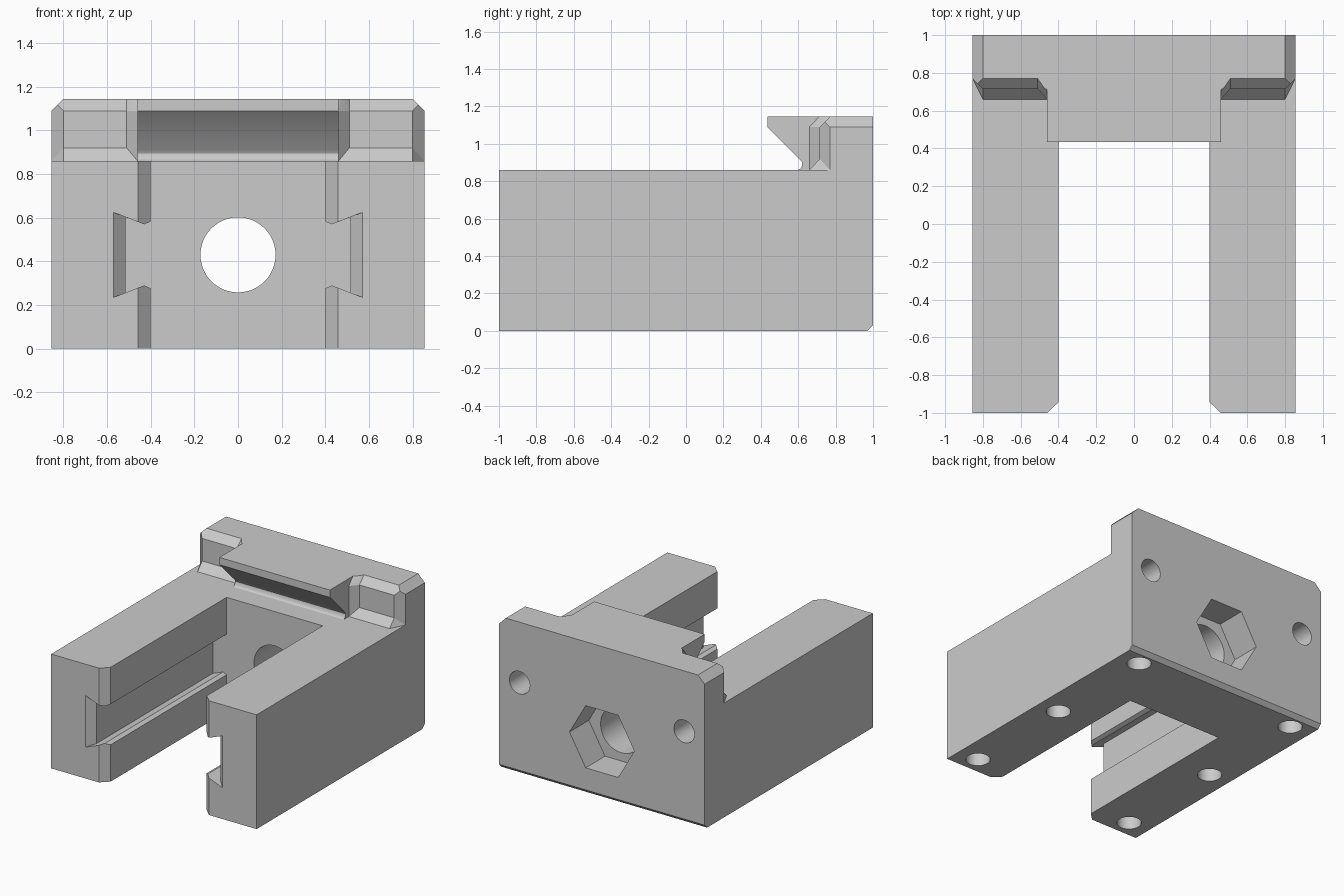
import bpy
import bmesh
from math import cos, sin, tau

if "Cube" in bpy.data.objects:
    bpy.data.objects.remove(bpy.data.objects["Cube"])

grey = bpy.data.materials.new("light_grey")
grey.use_nodes = True
COLOUR = (0.6, 0.6, 0.6, 1)
grey.diffuse_color = COLOUR
grey.node_tree.nodes["Principled BSDF"].inputs["Base Color"].default_value = COLOUR


def finish(name, bm):
    bmesh.ops.recalc_face_normals(bm, faces=bm.faces)
    mesh = bpy.data.meshes.new(name)
    bm.to_mesh(mesh)
    bm.free()
    mesh.materials.append(grey)
    obj = bpy.data.objects.new(name, mesh)
    bpy.context.collection.objects.link(obj)
    return obj


def prism(name, axis, pts, a, b):
    """Extrude a 2D profile along an axis from a to b."""
    place = {"X": lambda p, q, t: (t, p, q),
             "Y": lambda p, q, t: (p, t, q),
             "Z": lambda p, q, t: (p, q, t)}[axis]
    bm = bmesh.new()
    ends = [[bm.verts.new(place(p, q, t)) for p, q in pts] for t in (a, b)]
    bm.faces.new(ends[0])
    bm.faces.new(ends[1])
    n = len(pts)
    for i in range(n):
        j = (i + 1) % n
        bm.faces.new((ends[0][i], ends[0][j], ends[1][j], ends[1][i]))
    return finish(name, bm)


def hull(name, pts, s=1):
    """Convex solid around points, mirrored in x when s is -1."""
    bm = bmesh.new()
    for x, y, z in pts:
        bm.verts.new((s * x, y, z))
    result = bmesh.ops.convex_hull(bm, input=bm.verts)
    loose = {g for g in result["geom_interior"] if isinstance(g, bmesh.types.BMVert)}
    bmesh.ops.delete(bm, geom=list(loose), context="VERTS")
    bmesh.ops.dissolve_limit(bm, angle_limit=0.01, verts=bm.verts, edges=bm.edges)
    return finish(name, bm)


def ring(n, r, u, v):
    return [(u + r * cos(tau * i / n), v + r * sin(tau * i / n)) for i in range(n)]


def combine(target, tool, operation):
    mod = target.modifiers.new(operation, "BOOLEAN")
    mod.operation = operation
    mod.solver = "EXACT"
    mod.object = tool
    bpy.context.view_layer.objects.active = target
    bpy.ops.object.modifier_apply(modifier=mod.name)
    bpy.data.objects.remove(tool)


W, TOP, DECK, MID, SLOT_END = 0.855, 1.145, 0.86, 0.43, 0.436

# Main block with the raised back wall, flared foot and chamfered top
body = prism("slotted_block", "X", [
    (-1, 0), (0.97, 0), (1, 0.03), (1, TOP), (0.77, TOP), (0.715, 1.09),
    (0.715, 0.92), (0.66, DECK), (-1, DECK)], -W, W)

# Overhanging central lip with an undercut fillet
lip = prism("lip", "X", [
    (0.435, TOP), (0.435, 1.09), (0.615, 0.91), (0.622, 0.895), (0.62, 0.88),
    (0.612, 0.867), (0.6, DECK), (0.6, 0.8), (0.9, 0.8), (0.9, TOP)], -0.46, 0.46)
combine(body, lip, "UNION")

for s in (1, -1):
    # Inner corner between lip and wall
    combine(body, hull("corner_fill", [
        (0.46, 0.66, 0.85), (0.46, 0.66, 1.09), (0.51, 0.715, 0.85), (0.51, 0.715, 1.09),
        (0.475, 0.72, TOP), (0.44, 0.7, TOP), (0.51, 0.77, TOP), (0.44, 0.8, TOP),
        (0.44, 0.8, 0.85), (0.51, 0.8, 0.85), (0.44, 0.66, 0.85), (0.44, 0.66, 1.09)], s), "UNION")

    # Outer corner chamfers of the back wall
    rim = [(0.855, 0.77), (0.9, 0.815), (0.9, 0.62), (0.8, 0.62)]
    levels = [(DECK, 0.66), (0.92, 0.715), (1.2, 0.715)]
    combine(body, hull("corner_cut", [
        (x, y, z) for z, front in levels for x, y in rim + [(0.8, front)]], s), "DIFFERENCE")
    combine(body, prism("edge_cut", "Y", [
        (s * 0.79, 1.155), (s * 0.865, 1.08), (s * 0.9, 1.2)], 0.5, 1.1), "DIFFERENCE")

# Open slot with a flared mouth
combine(body, prism("slot_cut", "Z", [
    (-0.515, -1.055), (-0.4, -0.943), (-0.4, SLOT_END), (0.4, SLOT_END),
    (0.4, -0.943), (0.515, -1.055)], -0.1, 0.95), "DIFFERENCE")

for s in (1, -1):
    # Dovetail groove along each arm, widened at the mouth
    half = [(0.515, 0.173), (0.43, 0.14), (0.4, 0.153), (0.3, 0.195)]
    outline = [(s * x, MID + z) for x, z in half]
    outline += [(s * x, MID - z) for x, z in reversed(half)]
    combine(body, prism("groove_cut", "Y", outline, -1.1, SLOT_END), "DIFFERENCE")
    combine(body, hull("groove_mouth", [
        (x, y, MID + k * h) for k in (1, -1) for x, y, h in (
            (0.515, -0.945, 0.173), (0.625, -1.055, 0.216),
            (0.43, -0.945, 0.14), (0.43, -1.055, 0.14))], s), "DIFFERENCE")

    # Blind holes in the back and the underside
    combine(body, prism("back_hole", "Y", ring(32, 0.085, s * 0.685, 0.69), 0.75, 1.1), "DIFFERENCE")
    for y in (-0.87, 0, 0.87):
        combine(body, prism("base_hole", "Z", ring(32, 0.085, s * 0.685, y), -0.1, 0.25), "DIFFERENCE")

# Bolt hole and hexagonal nut pocket
combine(body, prism("bolt_hole", "Y", ring(48, 0.172, 0, MID), 0.3, 1.1), "DIFFERENCE")
combine(body, prism("nut_pocket", "Y", ring(6, 0.27, 0, MID), 0.77, 1.1), "DIFFERENCE")

# Smooth the round holes, keep edges crisp
bpy.ops.object.select_all(action="DESELECT")
body.select_set(True)
bpy.context.view_layer.objects.active = body
bpy.ops.object.shade_smooth_by_angle(angle=0.45)
